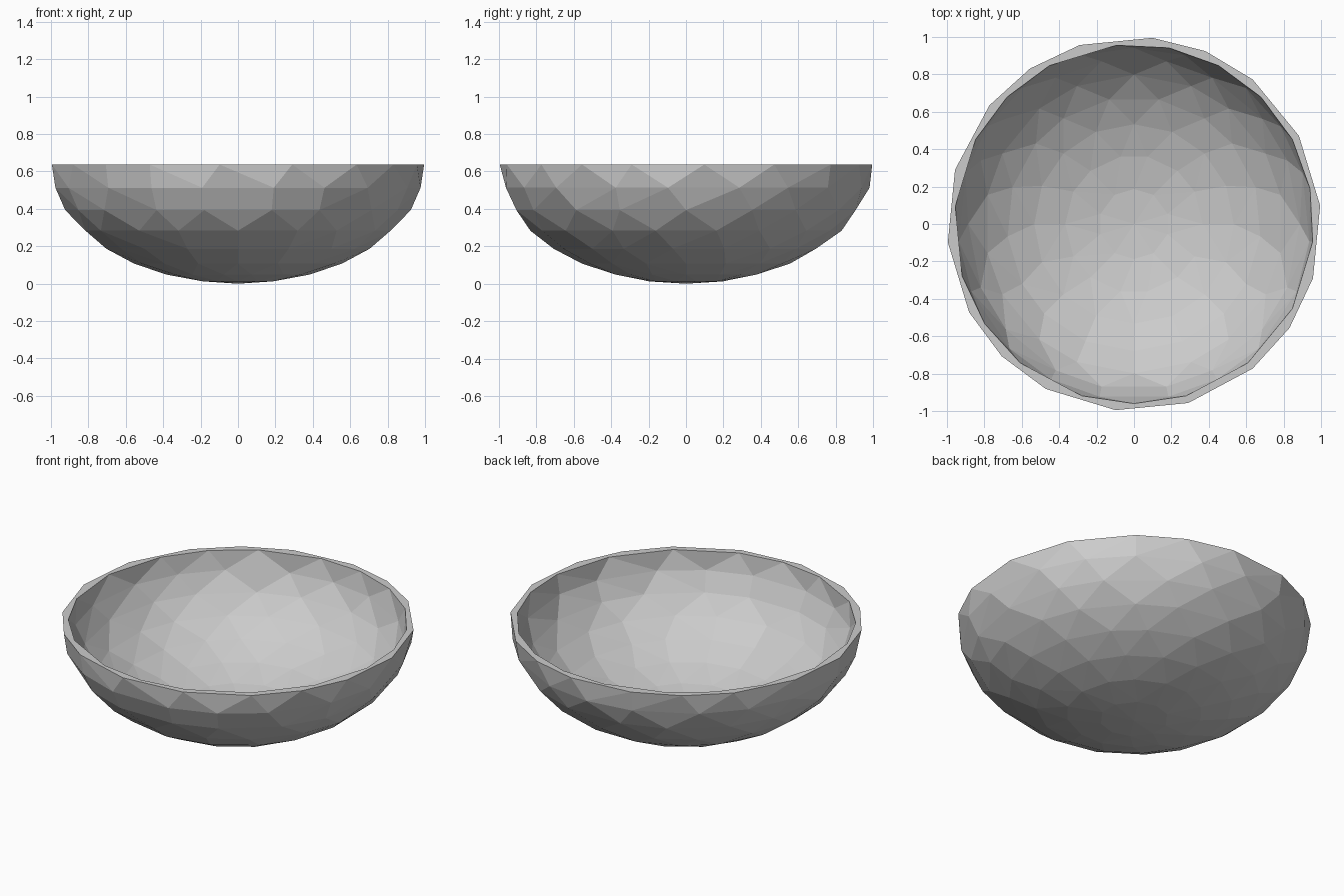
import bpy
import bmesh
from math import cos, sin, radians

cube = bpy.data.objects.get("Cube")
if cube:
    bpy.data.objects.remove(cube, do_unlink=True)

RIM_Z = 0.64
STEP = radians(5.625)      # fine angular step that all ring corners snap to
LATITUDE = radians(11.25)  # spacing of the horizontal bands

# Uneven corner positions around the two rim loops, in angular steps
OUTER_RIM = [15, 12, 9, 5, 1, -3, -6, -9, -13, -17, -21, -24, -27, -31, 29, 25, 22, 19]
INNER_RIM = [17, 14, 11, 8, 5, 2, -1, -5, -9, -13, -16, -19, -23, -26, -29, 31, 27, 24, 21]
# Corner counts of the bands below the rim, down to the base
COUNTS = [19, 18, 18, 17, 16, 14, 10]


def add_shell(bm, radius, depth, rim_steps):
    """Faceted half ellipsoid, open at the rim; returns its rim edges."""
    rings = [rim_steps]
    for i, n in enumerate(COUNTS):
        rings.append([round(64 * (k + 0.5 * (i % 2)) / n) + 16 for k in range(n)])
    verts = []
    for i, ring in enumerate(rings):
        r, z = radius * cos(i * LATITUDE), RIM_Z - depth * sin(i * LATITUDE)
        verts += [bm.verts.new((r * cos(s * STEP), r * sin(s * STEP), z)) for s in ring]
    verts.append(bm.verts.new((0, 0, RIM_Z - depth)))
    bmesh.ops.convex_hull(bm, input=verts)
    # Remove the flat lid
    own = set(verts)
    lid = [f for f in bm.faces if all(v in own and v.co.z > RIM_Z - 0.001 for v in f.verts)]
    bmesh.ops.delete(bm, geom=lid, context='FACES')
    loose = [e for e in bm.edges if not e.link_faces]
    bmesh.ops.delete(bm, geom=loose, context='EDGES')
    return [e for e in bm.edges if e.is_boundary and all(v in own for v in e.verts)]


# Bowl: outside, inside and the flat rim joining them
bm = bmesh.new()
outer = add_shell(bm, 1.0, 0.637, OUTER_RIM)
inner = add_shell(bm, 0.96, 0.605, INNER_RIM)
bmesh.ops.triangle_fill(bm, edges=outer + inner, use_beauty=True, normal=(0, 0, 1))
bmesh.ops.recalc_face_normals(bm, faces=bm.faces)
lowest = min(v.co.z for v in bm.verts)
bmesh.ops.translate(bm, verts=bm.verts, vec=(0, 0, -lowest))

mesh = bpy.data.meshes.new("bowl")
bm.to_mesh(mesh)
bm.free()
bowl = bpy.data.objects.new("bowl", mesh)
bpy.context.collection.objects.link(bowl)

# Plain grey finish
grey = (0.6, 0.6, 0.6, 1.0)
mat = bpy.data.materials.new("light_grey")
mat.use_nodes = True
mat.diffuse_color = grey
mat.node_tree.nodes["Principled BSDF"].inputs["Base Color"].default_value = grey
mesh.materials.append(mat)
